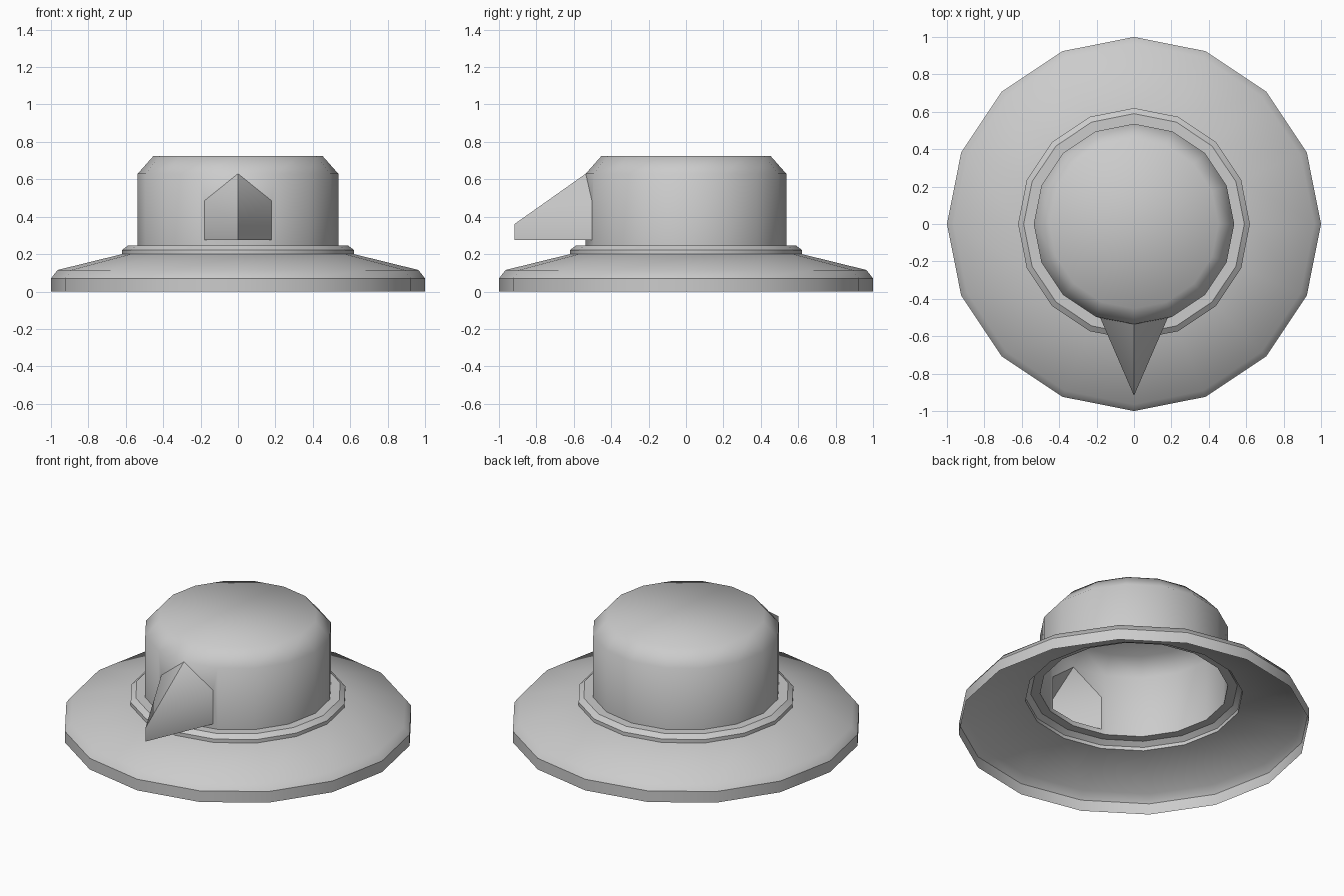
import bpy, bmesh
from math import cos, sin, tau, radians

if "Cube" in bpy.data.objects:
    bpy.data.objects.remove(bpy.data.objects["Cube"])

SIDES = 16


def finish(bm, name, angle):
    bmesh.ops.remove_doubles(bm, verts=bm.verts, dist=0.0005)
    bmesh.ops.recalc_face_normals(bm, faces=bm.faces)
    mesh = bpy.data.meshes.new(name)
    bm.to_mesh(mesh)
    bm.free()
    ob = bpy.data.objects.new(name, mesh)
    bpy.context.collection.objects.link(ob)
    bpy.ops.object.select_all(action='DESELECT')
    ob.select_set(True)
    bpy.context.view_layer.objects.active = ob
    bpy.ops.object.shade_smooth_by_angle(angle=radians(angle))
    return ob


def ring(bm, r, z):
    return [bm.verts.new((r * cos(tau * i / SIDES), r * sin(tau * i / SIDES), z))
            for i in range(SIDES)]


def lathe(bm, profile, sharp=(), skip=()):
    """Open sheet of revolution; skip = (row, side) faces left out."""
    rings = [ring(bm, r, z) for r, z in profile]
    for row, (a, b) in enumerate(zip(rings, rings[1:])):
        for i in range(SIDES):
            if (row, i) not in skip:
                j = (i + 1) % SIDES
                bm.faces.new((a[i], a[j], b[j], b[i]))
    for row in sharp:
        for i in range(SIDES):
            bm.edges.get((rings[row][i], rings[row][(i + 1) % SIDES])).smooth = False
    return rings


# Brim: thin open sheet with an upright rim
bm = bmesh.new()
lathe(bm, [(1.0, 0), (1.0, 0.07), (0.965, 0.115), (0.62, 0.2)], sharp=[1])
finish(bm, "brim", 45)

# Band: stepped collar between brim and crown
bm = bmesh.new()
lathe(bm, [(0.62, 0.2), (0.62, 0.222), (0.59, 0.245), (0.536, 0.245)])
finish(bm, "band", 30)

# Crown: chamfered top, open below, with an opening for the peak at the front
bm = bmesh.new()
front = SIDES * 3 // 4
R, Z0, Z1 = 0.536, 0.245, 0.63
rings = lathe(bm, [(R, Z0), (R, Z1), (0.452, 0.725)],
              skip=[(0, front - 1), (0, front)])
bm.faces.new(rings[-1])
base = {}
for s in (-1, 1):
    a, d = rings[0][front], rings[1][front]
    b, c = rings[0][front + s], rings[1][front + s]
    p0 = bm.verts.new((0, -R, 0.275))
    p1 = bm.verts.new((s * 0.18, -0.503, 0.275))
    p2 = bm.verts.new((s * 0.18, -0.503, 0.485))
    for face in ((a, b, p1, p0), (b, c, p2, p1), (c, d, p2)):
        bm.faces.new(face)
finish(bm, "crown", 55)

# Peak: pointed wedge on the front, ending in a short upright edge
bm = bmesh.new()
new = bm.verts.new
tip_low, tip_high = new((0, -0.918, 0.275)), new((0, -0.918, 0.36))
top = new((0, -R, Z1))
low, high = {}, {}
for s in (-1, 1):
    low[s] = new((s * 0.18, -0.503, 0.275))
    high[s] = new((s * 0.18, -0.503, 0.485))
    bm.faces.new((low[s], tip_low, tip_high, high[s]))
    bm.faces.new((high[s], tip_high, top))
mid = new((0, -R, 0.275))
for s in (-1, 1):
    bm.faces.new((low[s], mid, tip_low))
finish(bm, "front_peak", 50)
